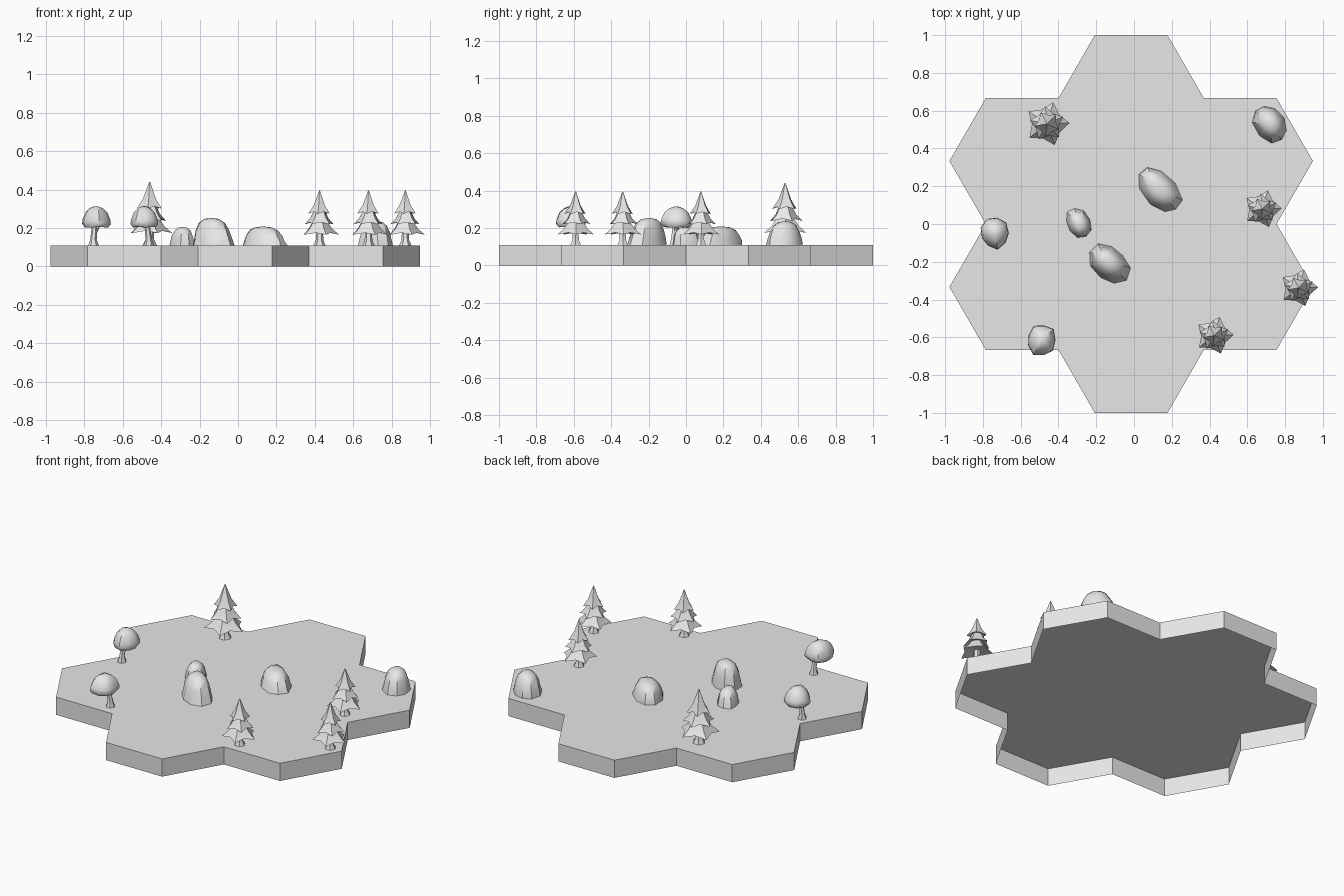
import bpy, bmesh, math, random
from mathutils import Vector

if "Cube" in bpy.data.objects:
    bpy.data.objects.remove(bpy.data.objects["Cube"], do_unlink=True)

grey = bpy.data.materials.new("plain grey")
grey.use_nodes = True
GREY = (0.8, 0.8, 0.8, 1)
grey.diffuse_color = GREY
grey.node_tree.nodes["Principled BSDF"].inputs["Base Color"].default_value = GREY

TOP = 0.11  # height of the ground slab


def polar(r, angle, z):
    return Vector((r * math.cos(angle), r * math.sin(angle), z))


def loft(name, rings, loc=(0, 0, 0), smooth=None, cap_start=True):
    """Skin a stack of equal rings, bottom to top, and cap the ends."""
    bm = bmesh.new()
    loops = [[bm.verts.new(p) for p in ring] for ring in rings]
    for low, high in zip(loops, loops[1:]):
        for i in range(len(low)):
            j = (i + 1) % len(low)
            bm.faces.new((low[i], low[j], high[j], high[i]))
    if cap_start:
        bm.faces.new(loops[0][::-1])
    bm.faces.new(loops[-1])
    mesh = bpy.data.meshes.new(name)
    bm.to_mesh(mesh)
    bm.free()
    mesh.materials.append(grey)
    obj = bpy.data.objects.new(name, mesh)
    obj.location = loc
    bpy.context.collection.objects.link(obj)
    if smooth:
        bpy.ops.object.select_all(action="DESELECT")
        obj.select_set(True)
        bpy.context.view_layer.objects.active = obj
        bpy.ops.object.shade_smooth_by_angle(angle=math.radians(smooth))
    return obj


def circle(r, z, sides, cx=0, cy=0):
    return [polar(r, math.tau * i / sides, z) + Vector((cx, cy, 0)) for i in range(sides)]


# Ground slab: outline of seven joined hexagons, open underneath
SIDE = 2 / (3 * math.sqrt(3))
outline = []
for k in range(6):
    a = math.radians(30 + 60 * k)
    for turn in (-90, -30, 30):
        outline.append(polar(2 / 3, a, 0) + polar(SIDE, a + math.radians(turn), 0))
loft("ground_slab", [outline, [p + Vector((0, 0, TOP)) for p in outline]],
     loc=(-0.015, 0, 0), cap_start=False)


# Pine: flared trunk and three drooping star-shaped skirts
def star(r, valley, z, lift, twist):
    ring = []
    for i in range(10):
        tip = i % 2 == 0
        ring.append(polar(r if tip else r * valley, math.tau * i / 10 + twist,
                          z if tip else z + lift))
    return ring


def pine(name, x, y, s):
    loc = (x, y, TOP)
    trunk = [circle(r * s, z * s, 6) for r, z in ((0.032, 0), (0.02, 0.025), (0.018, 0.08))]
    loft(name + "_trunk", trunk, loc, smooth=40)
    # skirt height, top height, skirt radius, top radius
    tiers = ((0.055, 0.14, 0.102, 0.03), (0.11, 0.195, 0.08, 0.022), (0.165, 0.285, 0.06, 0.002))
    for n, (low, high, wide, narrow) in enumerate(tiers):
        twist = math.radians(2 + 22 * n)
        h = high - low
        mid = narrow + (wide - narrow) * 0.5
        rings = [star(narrow * 0.6 + 0.01, 1, low + 0.018, 0, twist),
                 star(wide, 0.68, low, 0.01, twist),
                 star(mid, 0.82, low + h * 0.36, 0.004, twist),
                 star(narrow, 0.95, high, 0, twist)]
        rings = [[p * s for p in ring] for ring in rings]
        loft(f"{name}_skirt_{n + 1}", rings, loc, smooth=35)


pine("tall_pine", -0.46, 0.53, 1.16)
for label, px, py in (("right_pine", 0.68, 0.08), ("corner_pine", 0.872, -0.338),
                      ("front_pine", 0.425, -0.59)):
    pine(label, px, py, 1)


# Round tree: slim trunk, side branch and a lumpy cap-shaped crown
def round_tree(name, trunk_xy, crown_xy, seed):
    rng = random.Random(seed)
    dx, dy = crown_xy[0] - trunk_xy[0], crown_xy[1] - trunk_xy[1]
    loc = (*trunk_xy, TOP)
    stem = [circle(r, z, 6, dx * t, dy * t)
            for r, z, t in ((0.027, 0, 0), (0.017, 0.03, 0), (0.013, 0.12, 0.4))]
    loft(name + "_trunk", stem, loc, smooth=40)
    branch = [circle(0.008, 0.05, 5, 0.005, 0), circle(0.007, 0.12, 5, dx + 0.02, dy + 0.02)]
    loft(name + "_branch", branch, loc, smooth=40)
    lumps = [rng.uniform(0.9, 1.08) for _ in range(9)]
    profile = ((0.03, 0.11), (0.065, 0.095), (0.079, 0.112), (0.076, 0.135),
               (0.06, 0.172), (0.036, 0.194), (0.012, 0.203))
    rings = []
    for r, z in profile:
        ring = circle(r, z, 9)
        rings.append([Vector((p.x * k, p.y * k * 1.08, p.z + (k - 1) * 0.03))
                      for p, k in zip(ring, lumps)])
    loft(name + "_crown", rings, (*crown_xy, TOP), smooth=50)


round_tree("side_round_tree", (-0.753, -0.065), (-0.737, -0.048), 3)
round_tree("front_round_tree", (-0.465, -0.59), (-0.49, -0.615), 8)


# Boulders: faceted domes stretched along one diagonal
def boulder(name, x, y, length, width, height, turn, lean, seed):
    rng = random.Random(seed)
    lumps = [rng.uniform(0.92, 1.08) for _ in range(9)]
    rings = []
    for r, h in ((1, 0), (0.93, 0.25), (0.82, 0.55), (0.62, 0.82), (0.38, 0.96), (0.12, 1)):
        ring = []
        for p, k in zip(circle(r, h, 9), lumps):
            k *= rng.uniform(0.97, 1.03)
            ring.append(Vector((p.x * length * k + lean * h, p.y * width * k, p.z * height)))
        rings.append(ring)
    loft(name, rings, (x, y, TOP), smooth=35).rotation_euler.z = math.radians(turn)


boulder("back_boulder", 0.135, 0.18, 0.145, 0.085, 0.097, -50, -0.01, 1)
boulder("tall_boulder", -0.13, -0.208, 0.118, 0.088, 0.142, -45, -0.015, 2)
boulder("small_boulder", -0.295, 0.005, 0.08, 0.062, 0.095, -60, 0.01, 5)
boulder("corner_boulder", 0.722, 0.532, 0.11, 0.08, 0.125, -55, 0, 4)
